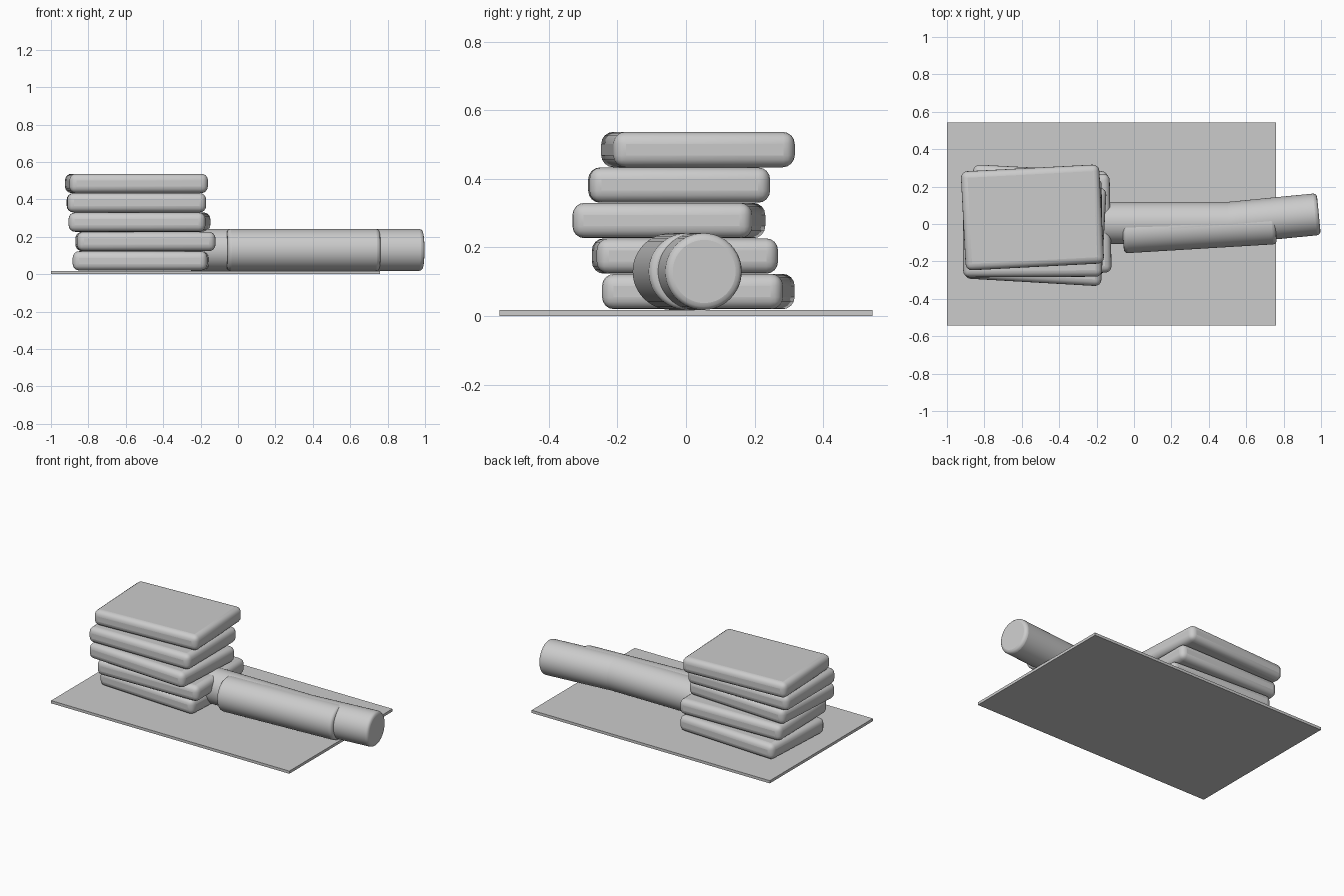
import bpy
from math import radians, atan2, hypot, pi

if "Cube" in bpy.data.objects:
    bpy.data.objects.remove(bpy.data.objects["Cube"])


def finish(obj, name, bevel, segments=4):
    """Name the part, round its edges and smooth it."""
    obj.name = name
    if bevel:
        mod = obj.modifiers.new("round_edges", 'BEVEL')
        mod.width = bevel
        mod.segments = segments
        mod.limit_method = 'ANGLE'
        mod.angle_limit = radians(40)
        bpy.ops.object.shade_smooth_by_angle(angle=radians(35))


def box(name, x, y, z, angle, bevel=0.0):
    """Box from (min, max) z, centre and size in x and y, turned about z."""
    bpy.ops.mesh.primitive_cube_add(
        size=1, location=(x[0], y[0], (z[0] + z[1]) / 2))
    obj = bpy.context.object
    obj.scale = (x[1], y[1], z[1] - z[0])
    bpy.ops.object.transform_apply(location=False, rotation=False, scale=True)
    obj.rotation_euler.z = radians(angle)
    finish(obj, name, bevel)


def roll(name, start, end, radius=0.112, z=0.13):
    """Horizontal rolled bundle between two points on the plan."""
    dx, dy = end[0] - start[0], end[1] - start[1]
    bpy.ops.mesh.primitive_cylinder_add(
        vertices=48, radius=radius, depth=hypot(dx, dy),
        location=((start[0] + end[0]) / 2, (start[1] + end[1]) / 2, z),
        rotation=(0, pi / 2, atan2(dy, dx)))
    finish(bpy.context.object, name, 0.02, 3)


# Thin base sheet
box("base_sheet", (-0.12, 1.76), (0.0, 1.088), (0.0, 0.018), 0)

# Stack of folded cushions: centre x, width, centre y, depth, turn
cushions = [
    (-0.512, 0.721, 0.036, 0.528, -3.0),
    (-0.495, 0.740, -0.003, 0.529, 1.2),
    (-0.527, 0.733, -0.050, 0.525, -3.3),
    (-0.543, 0.743, -0.020, 0.527, 0.3),
    (-0.543, 0.741, 0.035, 0.530, 3.0),
]
for i, (cx, w, cy, d, turn) in enumerate(cushions):
    z0 = 0.02 + i * 0.1035
    box(f"cushion_{i + 1}", (cx, w), (cy, d), (z0, z0 + 0.103), turn, 0.035)

# Overlapping rolls lying beside the stack
roll("roll_back", (-0.27, 0.006), (0.55, 0.006))
roll("roll_front", (-0.06, -0.045), (0.757, 0.004))
roll("roll_end", (0.17, -0.027), (0.988, 0.053))
